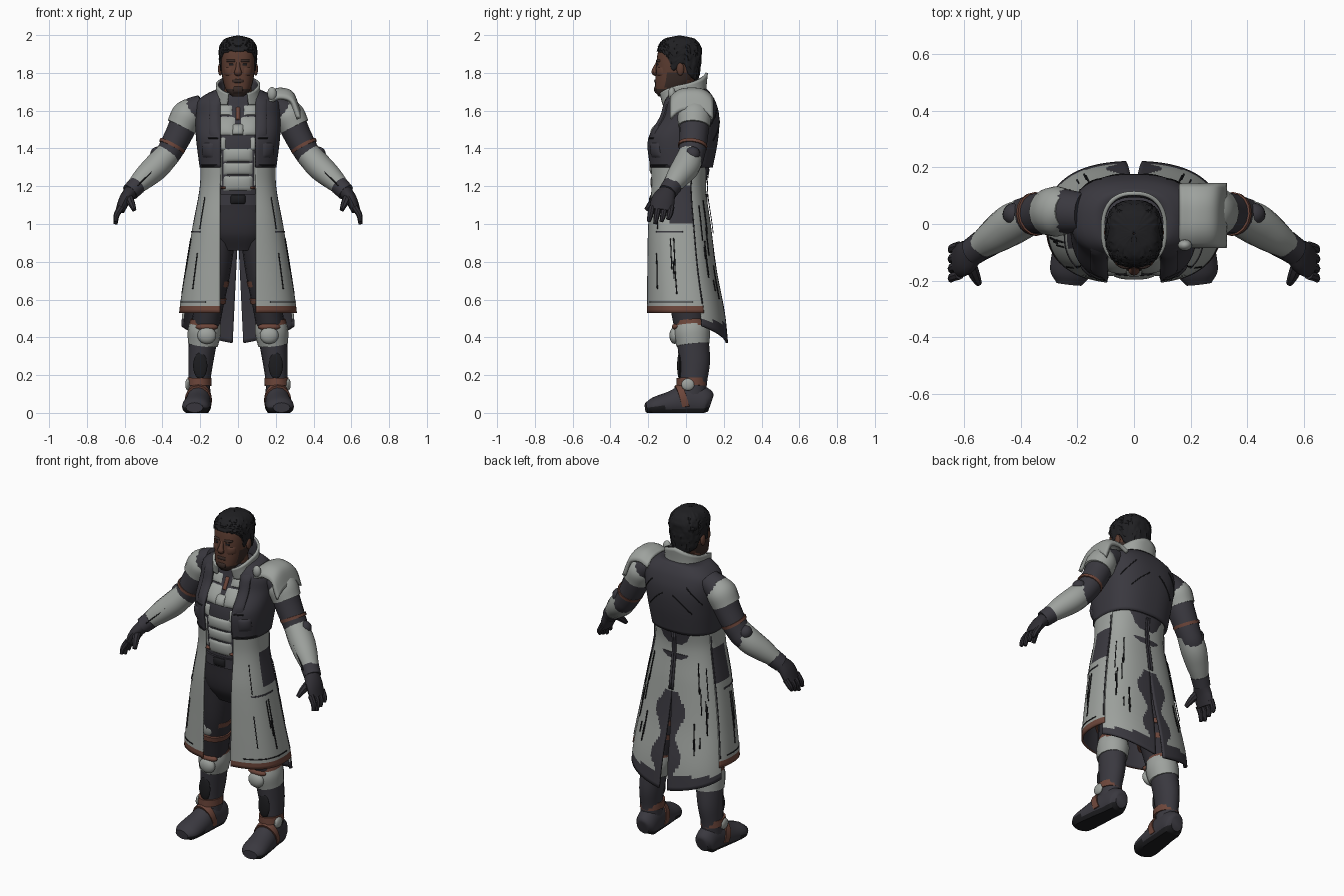
import bpy, bmesh, math, random
from math import sin, cos, pi
from mathutils import Vector, Matrix

random.seed(4)
if "Cube" in bpy.data.objects:
    bpy.data.objects.remove(bpy.data.objects["Cube"])


def material(name, *rgb):
    m = bpy.data.materials.new(name)
    m.use_nodes = True
    m.diffuse_color = (*rgb, 1)
    m.node_tree.nodes["Principled BSDF"].inputs["Base Color"].default_value = (*rgb, 1)
    return m


LIGHT = material("light grey cloth", .34, .36, .34)
DARK = material("charcoal cloth", .042, .04, .05)
PANTS = material("dark trousers", .03, .028, .035)
BLACK = material("black rubber", .012, .012, .014)
HAIR = material("black hair", .014, .014, .016)
SKIN = material("brown skin", .105, .045, .03)
STUBBLE = material("stubble", .04, .024, .02)
RUST = material("rust trim", .15, .06, .042)
made = []


def finish(name, bm, mats, rule=None, mirror=False, thick=0):
    if rule:
        for f in bm.faces:
            f.material_index = rule(f.calc_center_median())
    me = bpy.data.meshes.new(name)
    bm.to_mesh(me)
    bm.free()
    ob = bpy.data.objects.new(name, me)
    bpy.context.collection.objects.link(ob)
    for m in mats:
        me.materials.append(m)
    if mirror:
        ob.modifiers.new("mirror", "MIRROR")
    if thick:
        s = ob.modifiers.new("thickness", "SOLIDIFY")
        s.thickness, s.offset = thick, -1
        s.material_offset = len(mats) - 1  # lining uses the last colour
    made.append(ob)
    return ob


def sample(keys, t):
    """Smooth curve through rows whose first number is the parameter."""
    t = min(max(t, keys[0][0]), keys[-1][0])
    i = max(k for k in range(len(keys) - 1) if keys[k][0] <= t)

    def slope(k):
        p, q = keys[max(k - 1, 0)], keys[min(k + 1, len(keys) - 1)]
        return (Vector(q[1:]) - Vector(p[1:])) / (q[0] - p[0])
    a, b = Vector(keys[i][1:]), Vector(keys[i + 1][1:])
    h = keys[i + 1][0] - keys[i][0]
    s = (t - keys[i][0]) / h
    e = s * s * (3 - 2 * s)
    return a.lerp(b, e) + (slope(i) * s * (1 - s) ** 2 - slope(i + 1) * s * s * (1 - s)) * h


def grid(name, fn, mats, nu=24, nv=24, closed=False, **kw):
    bm = bmesh.new()
    v = [[bm.verts.new(fn(i / nu, j / nv)) for i in range(nu + 1)] for j in range(nv + 1)]
    for j in range(nv):
        for i in range(nu):
            bm.faces.new((v[j][i], v[j][i + 1], v[j + 1][i + 1], v[j + 1][i]))
    if closed:
        bmesh.ops.remove_doubles(bm, verts=bm.verts, dist=.0001)
        bmesh.ops.holes_fill(bm, edges=bm.edges)
        bmesh.ops.recalc_face_normals(bm, faces=bm.faces)
    return finish(name, bm, mats, **kw)


def tube(name, pts, mats, ref=(0, 1, 0), n=16, per=5, floor=-1, **kw):
    """Round limb through points (x, y, z, radius along ref, other radius)."""
    keys = [(i, *p) for i, p in enumerate(pts)]
    last = len(pts) - 1

    def fn(u, v):
        t = v * last
        k = sample(keys, t)
        d = (sample(keys, t + .05) - sample(keys, t - .05)).to_3d().normalized()
        side = Vector(ref)
        side = (side - d * side.dot(d)).normalized()
        p = k.to_3d() + side * k[3] * cos(u * 2 * pi) + d.cross(side) * k[4] * sin(u * 2 * pi)
        p.z = max(p.z, floor)
        return p
    return grid(name, fn, mats, n, last * per, True, **kw)


def ball(name, loc, size, mat, mirror=True):
    bm = bmesh.new()
    bmesh.ops.create_uvsphere(bm, u_segments=16, v_segments=10, radius=1,
                              matrix=Matrix.LocRotScale(Vector(loc), None, Vector(size)))
    return finish(name, bm, [mat], mirror=mirror)


def soft(x):
    return math.copysign(abs(x) ** .8, x)


def around(prof, a, z, off=0.0):
    """Point on a body profile of rows (z, half width, centre y, half depth)."""
    rx, cy, ry = sample(prof, z)
    return Vector(((rx + off) * soft(sin(a)), cy - (ry + off) * soft(cos(a)), z))


def edge(prof, z, x):
    return math.asin(min(x / sample(prof, z)[0], 1) ** 1.25)


def plate(name, prof, x0, x1, z0, z1, mat, bulge=.014, lift=-.002, mirror=True):
    """Pillowed front plate between two widths and heights."""
    def fn(u, v):
        z = z0 + (z1 - z0) * v
        a0, a1 = [math.copysign(edge(prof, z, abs(x)), x) for x in (x0, x1)]
        puff = max(sin(pi * u) * sin(pi * v), 0) ** .4
        return around(prof, a0 + (a1 - a0) * u, z, lift + bulge * puff)
    return grid(name, fn, [mat], 10, 10, mirror=mirror)


def solid(name, prof, mats, **kw):
    lo, hi = prof[0][0], prof[-1][0]
    return grid(name, lambda u, v: around(prof, u * 2 * pi, lo + (hi - lo) * v),
                mats, 32, 32, True, **kw)


# Torso with armour plates
body = [(1.08, .15, -.03, .135), (1.2, .16, -.035, .14), (1.4, .185, -.02, .165),
        (1.5, .2, -.005, .16), (1.6, .19, .02, .125), (1.67, .13, .01, .1), (1.7, .08, 0, .08)]
solid("torso", body, [DARK])
for x0, x1, z0, z1 in [(.014, .1, 1.47, 1.57), (.03, .1, 1.575, 1.63), (.066, .125, 1.39, 1.46),
                       (.084, .13, 1.2, 1.38)]:
    plate("chest_plate", body, x0, x1, z0, z1, LIGHT)
for z0, z1 in [(1.33, 1.4), (1.26, 1.325), (1.175, 1.255)]:
    plate("belly_plate", body, -.08, .08, z0, z1, LIGHT, mirror=False)
plate("sternum_plate", body, -.03, .03, 1.47, 1.53, LIGHT, .022, mirror=False)
plate("sternum_trim", body, -.012, .012, 1.55, 1.62, RUST, mirror=False)
plate("waist_trim", body, .06, .1, 1.185, 1.2, RUST, .02)

# Trousers and belt
hips = [(.86, .11, -.02, .09), (.95, .16, -.03, .13), (1.1, .165, -.035, .14), (1.15, .16, -.035, .14)]
solid("hips", hips, [PANTS])
belt = [(1.1, .17, -.035, .147), (1.16, .168, -.035, .149)]
solid("belt", belt, [DARK])
plate("buckle", belt, -.04, .04, 1.105, 1.155, BLACK, mirror=False)
tube("leg", [(.09, -.03, 1, .11, .085), (.125, -.02, .75, .1, .085), (.155, .005, .57, .09, .078),
             (.18, .03, .4, .08, .072)], [PANTS], mirror=True)
for z, x in [(.71, .132), (.62, .147)]:
    tube("thigh_strap", [(x, -.01, z, .102, .088), (x + .005, -.008, z - .03, .1, .086)], [RUST], mirror=True)
ball("thigh_plate", (.15, -.085, .66), (.05, .022, .055), LIGHT)

# Knees, boots
tube("knee_guard", [(.172, .025, .49, .08, .08), (.178, .03, .43, .096, .088), (.186, .037, .36, .088, .08)],
     [LIGHT, RUST], mirror=True, rule=lambda c: int(c.z > .47))
ball("knee_cap", (.165, -.06, .41), (.05, .028, .045), LIGHT)
ball("knee_trim", (.165, -.05, .455), (.06, .025, .02), RUST)
tube("boot_shaft", [(.186, .037, .38, .084, .075), (.197, .045, .27, .082, .066),
                    (.204, .04, .17, .072, .058), (.204, .035, .08, .07, .058)], [DARK], mirror=True)
tube("foot", [(.2, .13, .045, .038, .04), (.2, .1, .055, .06, .08), (.205, .02, .06, .063, .1),
              (.215, -.08, .045, .071, .07), (.225, -.17, .032, .072, .05), (.23, -.213, .028, .045, .026)],
     [DARK, BLACK], ref=(1, 0, 0), floor=0, mirror=True, rule=lambda c: int(c.z < .028))
tube("ankle_strap", [(.204, .03, .185, .079, .064), (.205, .03, .145, .08, .066)], [RUST], mirror=True)
tube("instep_strap", [(.207, .0, .07, .07, .095), (.211, -.035, .06, .073, .088)], [RUST],
     ref=(1, 0, 0), floor=.03, mirror=True)
ball("ankle_buckle", (.265, .01, .15), (.014, .035, .032), LIGHT)
ball("shin_plate", (.2, -.035, .25), (.038, .012, .07), BLACK)

# Long coat: front panels, split tails
coat = [(.36, .325, .005, .225), (.53, .312, 0, .212), (.75, .28, -.02, .19),
        (1, .238, -.035, .172), (1.2, .202, -.04, .152), (1.34, .2, -.035, .165)]


def front_panel(u, v):
    z = .53 + .8 * v
    a = edge(coat, z, .095)
    return around(coat, a + (1.95 - a) * u, z)


def tail_panel(u, v):
    z0 = .46 - .09 * u
    z = z0 + (1.33 - z0) * v
    end = pi - edge(coat, z, max(0, (.95 - z) * .05))
    return around(coat, 1.88 + (end - 1.88) * u, z, -.006)


def front_colour(c):
    if c.z < .57:
        return 1
    return 2 if -.085 < c.y < .05 and 1 < c.z < 1.21 and c.x > .15 else 0


def tail_colour(c):
    ragged = .075 + .025 * sin(c.z * 25)
    return int(c.z < .93 and c.x < ragged or c.z < .49 - .1 * (.3 - c.x))


grid("coat_front", front_panel, [LIGHT, RUST, DARK], 40, 44, mirror=True, thick=.012, rule=front_colour)
grid("coat_tail", tail_panel, [LIGHT, DARK], 40, 44, mirror=True, thick=.012, rule=tail_colour)


def coat_mark(name, a, wide, z, tall, mat):
    grid(name, lambda u, v: around(coat, a + wide * (u - .5), z + tall * v, .003), [mat],
         max(2, int(wide * 20)), 8, mirror=True, thick=.004)


for i in range(16):
    a = random.choice([random.uniform(.6, 1.8), random.uniform(2.2, 2.7)])
    coat_mark("coat_scuff", a, .025, random.uniform(.6, 1.05), random.uniform(.05, .2), BLACK)
coat_mark("pocket_seam", 1.25, .75, .955, .008, DARK)
coat_mark("side_seam", 1.93, .03, .58, .7, DARK)
coat_mark("hem_seam", 1.1, 1.2, .585, .006, BLACK)
coat_mark("back_seam", 3.125, .03, .95, .34, DARK)

# Vest with lapels
vest = [(1.29, .202, -.03, .17), (1.45, .222, -.02, .19), (1.57, .226, .018, .158),
        (1.65, .215, .018, .138), (1.69, .165, .014, .118), (1.715, .11, .005, .105)]


def vest_shell(u, v):
    z = 1.3 + .415 * v
    a = edge(vest, z, .095)
    return around(vest, a + (pi - a) * u, z)


grid("vest", vest_shell, [DARK], 36, 24, mirror=True, thick=.015)
plate("lapel", vest, .098, .155, 1.46, 1.67, DARK, .014)
plate("lapel_notch", vest, .1, .16, 1.45, 1.458, BLACK, .008)
plate("vest_pocket", vest, .13, .19, 1.35, 1.43, DARK, .012)
plate("vest_hem", vest, .098, .2, 1.305, 1.315, BLACK, .006)
for a, z in [(2.55, 1.44), (2.2, 1.5)]:
    grid("back_seam", lambda u, v: around(vest, a + .5 * u, z + .1 * u + .007 * v, .003),
         [BLACK], 12, 2, mirror=True, thick=.004)

# Standing collar
collar = [(1.63, .135, -.005, .125), (1.7, .118, -.02, .128), (1.81, .122, -.025, .142)]


def collar_shell(u, v):
    a = .35 + (pi - .35) * u
    return around(collar, a, 1.63 + v * (.06 + .11 * u))


grid("collar", collar_shell, [LIGHT, DARK], 30, 8, mirror=True, thick=.014)

# Arms
tube("sleeve", [(.18, .04, 1.63, .07, .06), (.26, .045, 1.58, .08, .075), (.315, .04, 1.47, .077, .072),
                (.37, .03, 1.37, .07, .066), (.42, .01, 1.31, .064, .06), (.55, -.08, 1.19, .04, .04)],
     [DARK], mirror=True)
tube("upper_arm_guard", [(.235, .045, 1.63, .06, .055), (.268, .045, 1.58, .088, .082),
                         (.3, .042, 1.515, .084, .08)], [LIGHT], mirror=True)
tube("elbow_strap", [(.345, .036, 1.42, .078, .074), (.353, .034, 1.405, .077, .073)], [RUST], mirror=True)
tube("forearm_guard", [(.37, .028, 1.37, .068, .066), (.43, 0, 1.305, .074, .07), (.49, -.04, 1.25, .064, .062),
                       (.548, -.08, 1.195, .046, .046)], [LIGHT], mirror=True)
ball("elbow_pad", (.425, .035, 1.37), (.04, .04, .04), DARK)
grid("forearm_seam", lambda u, v: Vector((.43, -.074, 1.3)).lerp(Vector((.53, -.126, 1.2)), u)
     + Vector((0, -.004, .007 * v)), [BLACK], 6, 2, mirror=True, thick=.005)


# Shoulder plate on the left side only
def shoulder(u, v):
    x, z = sample([(0, .16, 1.7), (1, .22, 1.722), (2, .29, 1.7), (3, .33, 1.61)], u * 3)
    w = 2 * v - 1
    return Vector((x, .03 + .115 * w, z - .05 * abs(w) ** 3))


grid("shoulder_plate", shoulder, [LIGHT], 18, 14, thick=.022)
ball("shoulder_stud", (.18, -.075, 1.69), (.025, .02, .035), LIGHT, False)

# Gloves
tube("cuff", [(.535, -.072, 1.205, .053, .05), (.572, -.098, 1.168, .05, .046)], [DARK], mirror=True)
tube("palm", [(.56, -.09, 1.18, .042, .038), (.598, -.12, 1.13, .062, .032),
              (.625, -.13, 1.07, .06, .024)], [PANTS], mirror=True)
for i in range(4):
    y = -.18 + .034 * i
    tip = 1.0 + .012 * abs(i - 1)
    tube("finger", [(.618, y, 1.09, .017, .018), (.642, y - .008, 1.05, .016, .016),
                    (.648, y - .018, tip, .01, .01)], [PANTS], n=8, per=4, mirror=True)
tube("thumb", [(.585, -.135, 1.15, .026, .024), (.565, -.18, 1.11, .02, .02),
               (.55, -.21, 1.075, .012, .012)], [PANTS], ref=(1, 0, 0), n=8, mirror=True)

# Head, face and hair
head = [(1.675, .03, -.115, .03), (1.7, .058, -.095, .066), (1.74, .076, -.065, .098),
        (1.8, .087, -.05, .11), (1.86, .092, -.043, .113), (1.92, .09, -.038, .108),
        (1.96, .074, -.035, .09), (1.985, .04, -.035, .05)]
solid("head", head, [SKIN, STUBBLE],
      rule=lambda c: int(c.z < 1.712 or c.z < 1.8 and abs(c.x) > .066 and c.y > -.11))
tube("neck", [(0, -.01, 1.6, .075, .08), (0, -.03, 1.78, .065, .068)], [SKIN])
tube("nose", [(0, -.148, 1.855, .01, .01), (0, -.163, 1.825, .012, .013), (0, -.166, 1.803, .016, .021),
              (0, -.155, 1.79, .01, .014)], [SKIN], n=10)
plate("brow", head, .014, .062, 1.857, 1.872, STUBBLE, .01)
plate("eye", head, .022, .05, 1.838, 1.85, BLACK, .005)
plate("cheek", head, .03, .075, 1.785, 1.83, SKIN, .007)
plate("lips", head, -.03, .03, 1.747, 1.767, STUBBLE, .008, mirror=False)
plate("chin", head, -.028, .028, 1.69, 1.73, STUBBLE, .009, mirror=False)
ball("ear", (.094, -.03, 1.82), (.012, .02, .034), SKIN)
crop = [(1.74, .083, -.04, .1), (1.8, .092, -.04, .113), (1.88, .099, -.035, .117), (1.93, .099, -.034, .116),
        (1.965, .085, -.034, .097), (1.985, .058, -.034, .068), (1.998, .004, -.034, .004)]
hairline = [(0, 1.915, 0), (.7, 1.91, 0), (1.15, 1.87, 0), (1.4, 1.81, 0), (1.7, 1.85, 0), (2, 1.79, 0), (pi, 1.74, 0)]


def hair(u, v):
    a = pi * u
    z0 = sample(hairline, a)[0]
    curl = random.uniform(-.004, .004) if 0 < u < 1 and v < .95 else 0
    return around(crop, a, z0 + (1.998 - z0) * (1 - (1 - v) ** 1.5), curl)


grid("hair", hair, [HAIR], 40, 24, mirror=True, thick=.01)

# Smooth shading with crisp edges
bpy.ops.object.select_all(action="DESELECT")
for ob in made:
    ob.select_set(True)
bpy.context.view_layer.objects.active = made[0]
bpy.ops.object.shade_smooth_by_angle(angle=math.radians(40))
